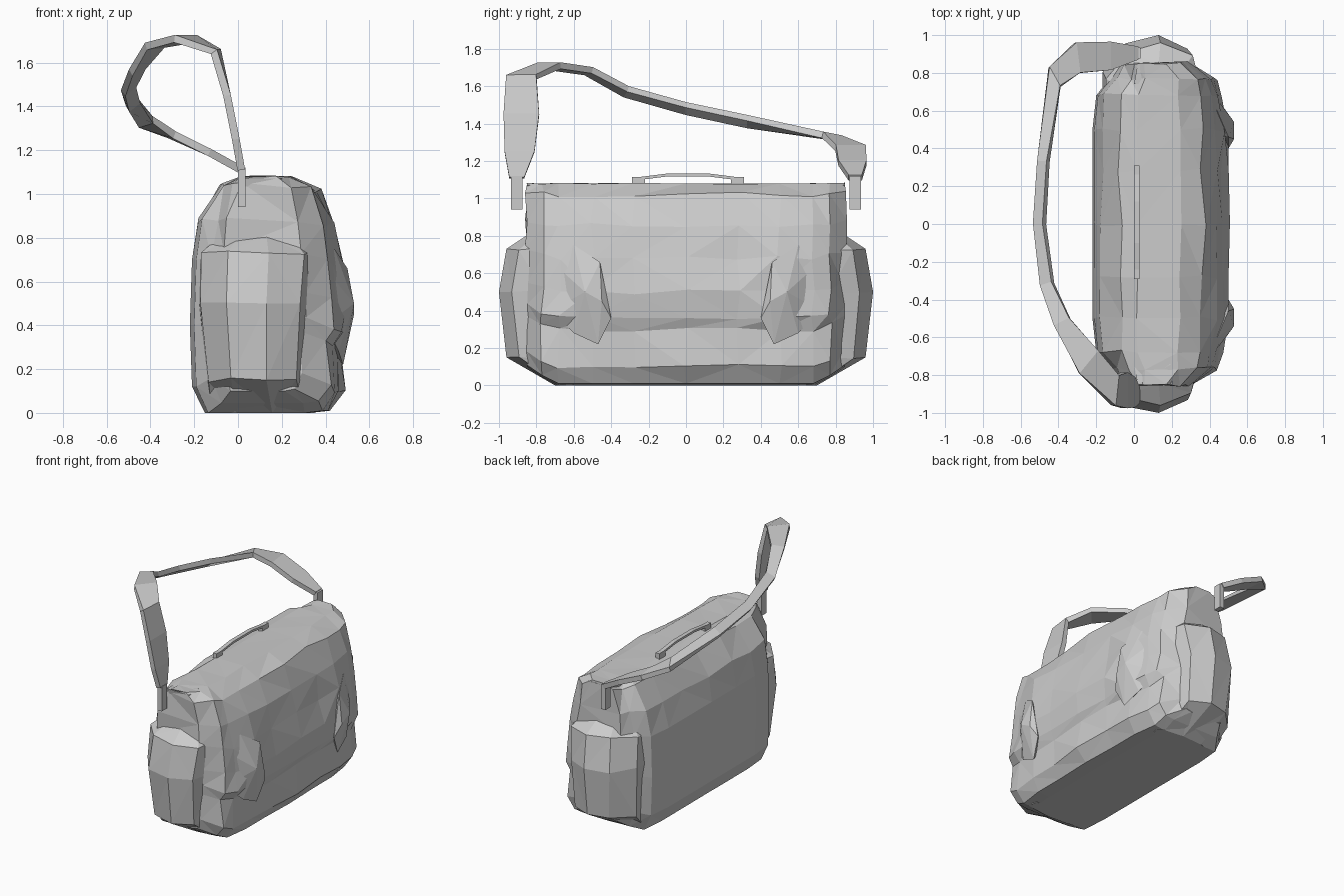
import bpy, bmesh, random
from mathutils import Vector

random.seed(4)
cube = bpy.data.objects.get("Cube")
if cube:
    bpy.data.objects.remove(cube, do_unlink=True)

grey = bpy.data.materials.new("grey_fabric")
grey.use_nodes = True
grey.diffuse_color = (0.6, 0.6, 0.6, 1)
grey.node_tree.nodes["Principled BSDF"].inputs["Base Color"].default_value = (0.6, 0.6, 0.6, 1)


def finish(bm, name):
    bmesh.ops.recalc_face_normals(bm, faces=bm.faces)
    mesh = bpy.data.meshes.new(name)
    bm.to_mesh(mesh)
    bm.free()
    mesh.materials.append(grey)
    obj = bpy.data.objects.new(name, mesh)
    bpy.context.collection.objects.link(obj)
    return obj


def loft(name, rings):
    """Skin closed rings of points, cap both ends and split into flat facets."""
    bm = bmesh.new()
    rows = [[bm.verts.new(p) for p in ring] for ring in rings]
    n = len(rows[0])
    for a, b in zip(rows, rows[1:]):
        for i in range(n):
            j = (i + 1) % n
            bm.faces.new((a[i], a[j], b[j], b[i]))
    bm.faces.new(rows[0])
    bm.faces.new(rows[-1])
    bmesh.ops.recalc_face_normals(bm, faces=bm.faces)
    bmesh.ops.triangulate(bm, faces=bm.faces, quad_method='SHORT_EDGE')
    return finish(bm, name)


def hull(name, points):
    bm = bmesh.new()
    for p in points:
        bm.verts.new(p)
    bmesh.ops.convex_hull(bm, input=bm.verts)
    return finish(bm, name)


def box(name, lo, hi):
    return hull(name, [(x, y, z) for x in (lo[0], hi[0])
                       for y in (lo[1], hi[1]) for z in (lo[2], hi[2])])


def crumple(p, amount):
    return Vector(p) + Vector([random.uniform(-amount, amount) for _ in range(3)])


# Main body: one cross-section, narrowed and lifted toward both ends
section = [(-0.15, 0), (-0.21, 0.12), (-0.22, 0.4), (-0.21, 0.7), (-0.17, 0.88),
           (-0.07, 1.04), (0.02, 1.08), (0.25, 1.08), (0.37, 1.02), (0.44, 0.86),
           (0.48, 0.68), (0.5, 0.5), (0.5, 0.36), (0.465, 0.3), (0.48, 0.1),
           (0.42, 0.01), (0.33, 0)]
# y, left x, right x, bottom z
stations = [(0.85, -0.07, 0.3, 0.1), (0.77, -0.13, 0.43, 0.045), (0.68, -0.2, 0.46, 0),
            (0.5, -0.22, 0.49, 0), (0.28, -0.22, 0.49, 0)]
stations = ([(-y, *rest) for y, *rest in stations] + [(0, -0.22, 0.5, 0)] + stations[::-1])
rings = []
for y, left, right, low in stations:
    ring = []
    for i, (x, z) in enumerate(section):
        p = (left + (x + 0.22) / 0.72 * (right - left), y, low + z * (1.08 - low) / 1.08)
        soft = 0 if i < 4 or i > 14 else 0.004 if i in (6, 7) else 0.013
        ring.append(crumple(p, soft))
    rings.append(ring)
loft("bag_body", rings)

# End pockets: stacked rings bulging outward
levels = [(0, -0.12, 0.34, 0.7), (0.15, -0.14, 0.31, 0.96), (0.5, -0.17, 0.33, 1.0),
          (0.73, -0.16, 0.34, 0.96), (0.81, -0.08, 0.27, 0.84)]
outline = [(0, 0), (0, 0.5), (0.25, 0.9), (0.6, 1), (0.92, 0.82), (1.02, 0.4), (1, 0)]
for side, end in ((-1, "front"), (1, "back")):
    rings = []
    for z, left, right, out in levels:
        ring = []
        for u, v in outline:
            p = (left + u * (right - left), side * (0.6 + v * (out - 0.6)), z)
            ring.append(crumple(p, 0.012 if 0.1 < z < 0.8 and v < 1 else 0))
        rings.append(ring)
    loft(end + "_end_pocket", rings)

    # Puffed corner pocket on the broad side
    corner = [(0.38, 0.74, 0.68), (0.4, 0.72, 0.4), (0.46, 0.6, 0.28), (0.48, 0.47, 0.22),
              (0.5, 0.4, 0.36), (0.53, 0.45, 0.45), (0.53, 0.54, 0.5), (0.5, 0.46, 0.66),
              (0.44, 0.6, 0.75), (0.3, 0.55, 0.45)]
    hull(end + "_corner_pocket", [(x, side * y, z) for x, y, z in corner])

    # Upright tab holding the strap
    y = side * 0.905
    box(end + "_strap_tab", (0.0, y - 0.03, 0.94), (0.035, y + 0.03, 1.12))

    # Small corner fold beside the tab
    hull(end + "_top_fold", [(x, side * fy, z) for x, fy, z in
                             [(0.0, 0.74, 1.06), (0.2, 0.74, 1.08), (0.02, 0.85, 1.07),
                              (0.2, 0.85, 1.07), (0.06, 0.82, 0.93), (0.16, 0.76, 0.9)]])

# Shoulder strap: centre line with a half-width vector at each point
strap = [((0.015, -0.905, 1.11), (0, -0.04, 0)),
         ((-0.01, -0.89, 1.25), (0, -0.08, 0)),
         ((-0.05, -0.88, 1.45), (0, -0.095, 0)),
         ((-0.1, -0.88, 1.65), (-0.01, -0.08, 0)),
         ((-0.24, -0.73, 1.71), (-0.05, -0.06, 0)),
         ((-0.38, -0.52, 1.68), (-0.04, -0.02, -0.005)),
         ((-0.46, -0.32, 1.57), (-0.03, -0.01, -0.015)),
         ((-0.5, 0, 1.48), (-0.025, 0, -0.02)),
         ((-0.48, 0.33, 1.41), (-0.025, 0, -0.02)),
         ((-0.42, 0.78, 1.33), (-0.03, 0.05, -0.01)),
         ((-0.3, 0.88, 1.27), (-0.01, 0.08, 0)),
         ((-0.13, 0.89, 1.19), (0, 0.075, 0)),
         ((0.015, 0.905, 1.11), (0, 0.035, 0))]
bm = bmesh.new()
edges = [[bm.verts.new(Vector(c) + s * Vector(w)) for s in (1, -1)] for c, w in strap]
for a, b in zip(edges, edges[1:]):
    bm.faces.new((a[0], a[1], b[1], b[0]))
ribbon = finish(bm, "shoulder_strap")
thick = ribbon.modifiers.new("thickness", 'SOLIDIFY')
thick.thickness = 0.035
thick.offset = 0

# Thin carry handle along the top
path = [(-0.29, 1.1), (-0.22, 1.11), (-0.1, 1.125), (0.12, 1.125), (0.24, 1.11), (0.31, 1.1)]
loft("top_handle", [[(x, y, z + dz) for x, dz in
                     ((0, -0.008), (0.03, -0.008), (0.03, 0.008), (0, 0.008))]
                    for y, z in path])
for y, name in ((-0.29, "front"), (0.24, "back")):
    box(name + "_handle_foot", (0, y, 1.07), (0.03, y + 0.07, 1.115))
